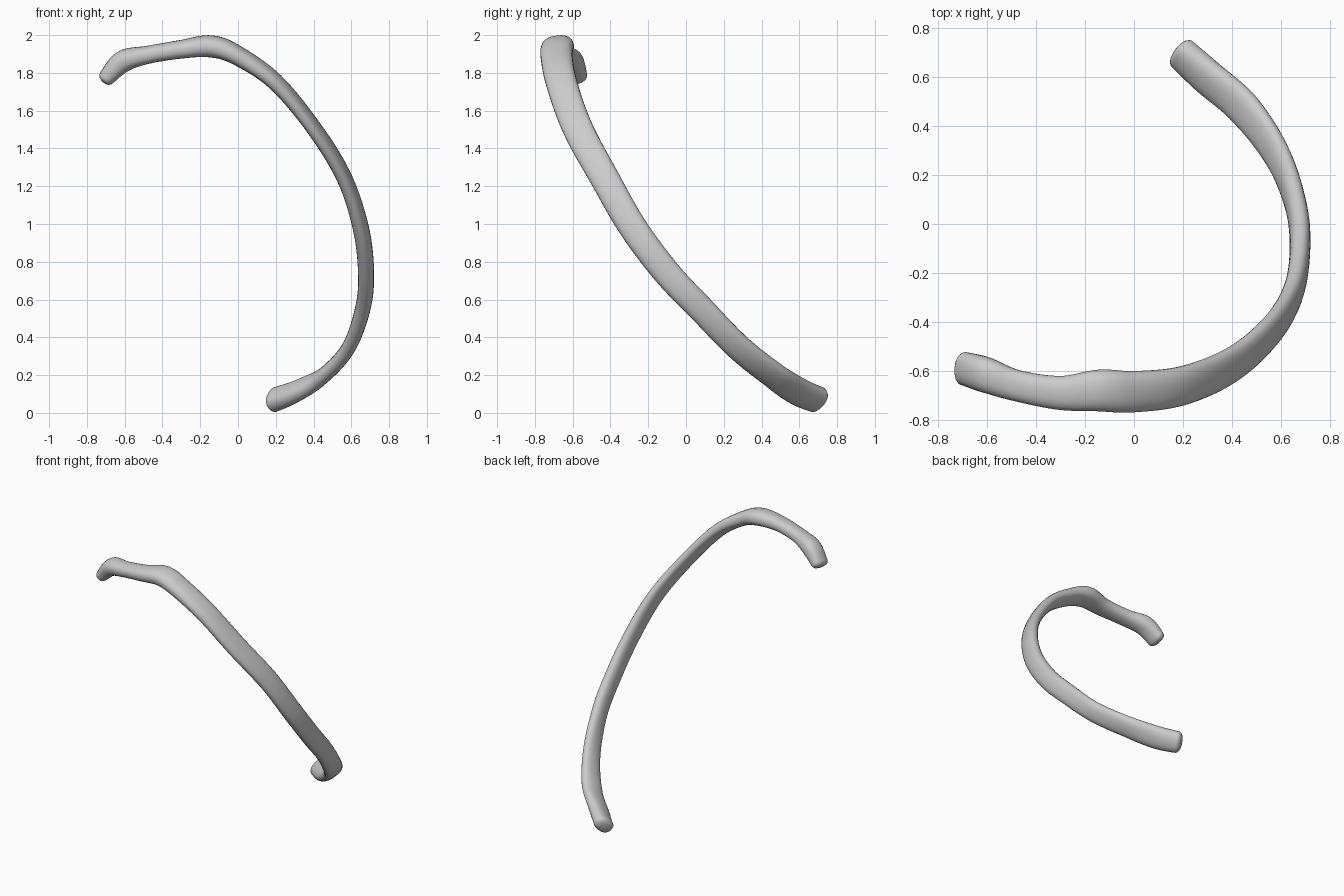
import bpy, bmesh, math
from mathutils import Vector

cube = bpy.data.objects.get("Cube")
if cube:
    bpy.data.objects.remove(cube, do_unlink=True)

# Bone material
bone = bpy.data.materials.new("bone_grey")
bone.use_nodes = True
colour = (0.6, 0.6, 0.6, 1)
bone.diffuse_color = colour
bone.node_tree.nodes["Principled BSDF"].inputs["Base Color"].default_value = colour

# Centre line with half breadth and half thickness, from the head to the front tip
STATIONS = [
    (-.695, -.59, 1.775, .068, .044),
    (-.61, -.615, 1.86, .072, .058),
    (-.48, -.66, 1.895, .064, .047),
    (-.3, -.69, 1.925, .07, .048),
    (-.14, -.68, 1.94, .086, .057),
    (0, -.685, 1.89, .085, .05),
    (.2, -.66, 1.75, .082, .042),
    (.4, -.575, 1.51, .08, .037),
    (.56, -.435, 1.25, .077, .038),
    (.65, -.28, .98, .075, .041),
    (.678, -.1, .74, .073, .042),
    (.66, .08, .55, .071, .041),
    (.585, .28, .345, .072, .038),
    (.45, .47, .195, .078, .04),
    (.3, .6, .11, .08, .048),
    (.195, .695, .07, .074, .054),
]
# Direction of the broad side at (position along the bone, direction)
BROAD = [(0, (0, 1, .1)), (5, (0, 1, .15)), (8, (0, .85, .5)),
         (11, (.1, .7, .7)), (13, (.6, .5, .6)), (15, (.5, .45, .7))]
STEPS, SIDES = 8, 24


def spline(u):
    """Smooth interpolation through the stations."""
    i = min(int(u), len(STATIONS) - 2)
    t = u - i
    a, b, c, d = (Vector(STATIONS[max(0, min(len(STATIONS) - 1, i + k))])
                  for k in (-1, 0, 1, 2))
    return (b * 2 + (c - a) * t + (a * 2 - b * 5 + c * 4 - d) * t ** 2
            + (b * 3 - a - c * 3 + d) * t ** 3) / 2


def broad_direction(u):
    for (p, v), (q, w) in zip(BROAD, BROAD[1:]):
        if u <= q:
            return Vector(v).lerp(Vector(w), (u - p) / (q - p))
    return Vector(BROAD[-1][1])


def power(v, e):
    return math.copysign(abs(v) ** e, v)


def section(bm, u, scale=1, shift=0):
    """One flattened oval ring across the bone."""
    last = len(STATIONS) - 1
    s = spline(u)
    ahead, behind = spline(min(u + .2, last)), spline(max(u - .2, 0))
    tangent = Vector((ahead - behind)[:3]).normalized()
    broad = broad_direction(u)
    broad = (broad - tangent * broad.dot(tangent)).normalized()
    thin = tangent.cross(broad)
    centre = Vector(s[:3]) + tangent * shift
    ring = []
    for k in range(SIDES):
        a = math.tau * k / SIDES
        ring.append(bm.verts.new(centre
                    + broad * power(math.cos(a), .85) * s[3] * scale
                    + thin * power(math.sin(a), .85) * s[4] * scale))
    return ring


# Rib shaft with rounded ends
bm = bmesh.new()
last = len(STATIONS) - 1
dome = [(.45, .026), (.75, .02), (.92, .01)]
rings = [section(bm, 0, f, -d) for f, d in dome]
rings += [section(bm, i / STEPS) for i in range(last * STEPS + 1)]
rings += [section(bm, last, f, d) for f, d in reversed(dome)]
for r, q in zip(rings, rings[1:]):
    for k in range(SIDES):
        n = (k + 1) % SIDES
        bm.faces.new((r[k], r[n], q[n], q[k]))
bm.faces.new(rings[0])
bm.faces.new(rings[-1])
bmesh.ops.recalc_face_normals(bm, faces=bm.faces)
for f in bm.faces:
    f.smooth = True
mesh = bpy.data.meshes.new("rib_bone")
bm.to_mesh(mesh)
bm.free()
mesh.materials.append(bone)
rib = bpy.data.objects.new("rib_bone", mesh)
bpy.context.collection.objects.link(rib)
